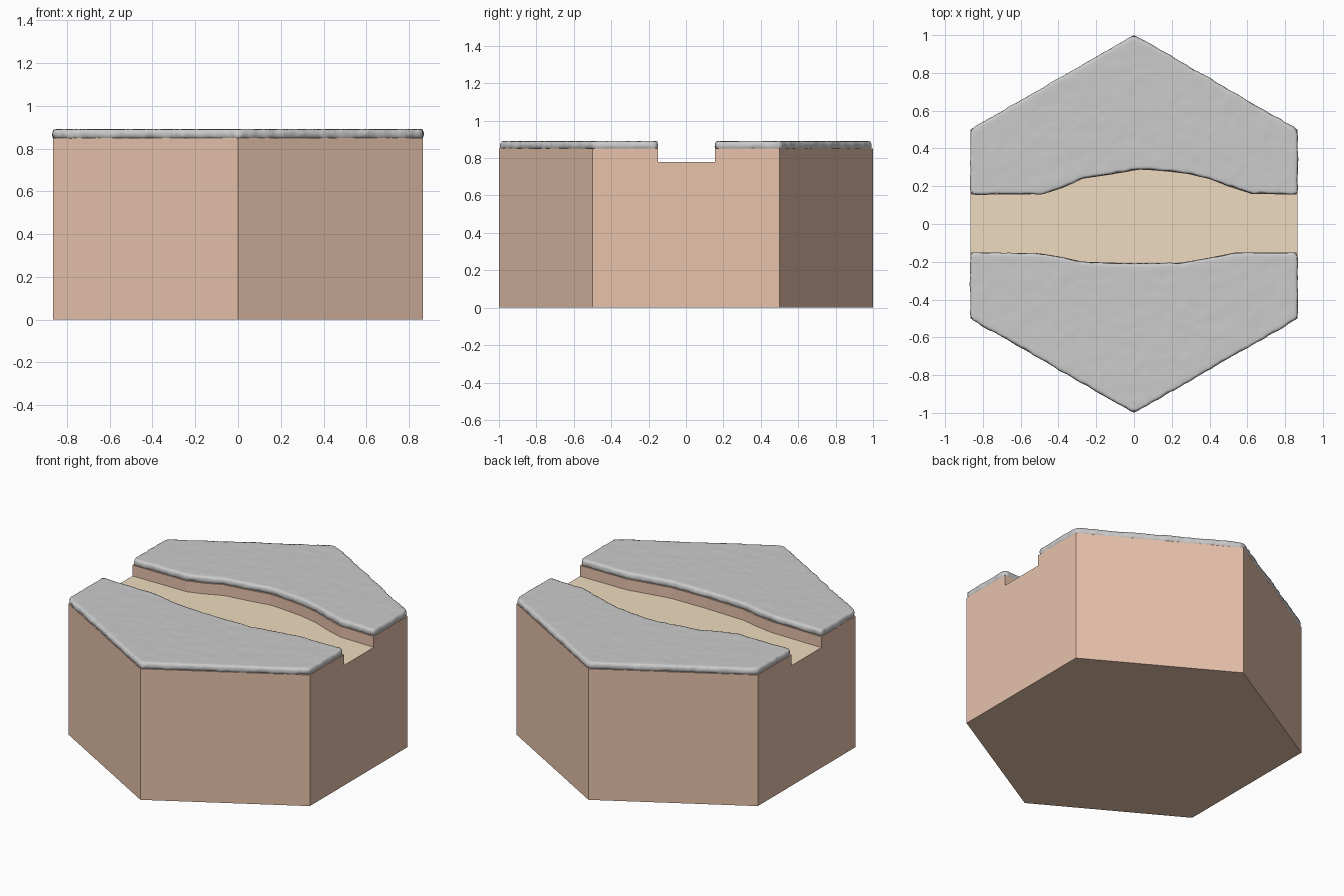
import bpy, bmesh, math
from mathutils import Vector

if "Cube" in bpy.data.objects:
    bpy.data.objects.remove(bpy.data.objects["Cube"])

R = 1.0
HX = R * math.cos(math.radians(30))
FLOOR, BANK, SNOW_LOW, SNOW_TOP = 0.78, 0.85, 0.841, 0.893

# Winding path edges, left to right
back_edge = [(-HX, .155), (-.48, .158), (-.38, .19), (-.27, .24), (-.12, .262), (.03, .288),
             (.12, .283), (.27, .268), (.40, .238), (.50, .198), (.62, .16), (HX, .155)]
front_edge = [(-HX, -.15), (-.5, -.155), (-.38, -.175), (-.27, -.2), (0, -.208),
              (.25, -.205), (.4, -.178), (.53, -.152), (HX, -.15)]
# Outer hexagon corners of each bank, right to left
back_corners = [(HX, .5), (0, R), (-HX, .5)]
front_corners = [(HX, -.5), (0, -R), (-HX, -.5)]


def material(name, color):
    m = bpy.data.materials.new(name)
    m.diffuse_color = (*color, 1)
    m.use_nodes = True
    m.node_tree.nodes["Principled BSDF"].inputs["Base Color"].default_value = m.diffuse_color
    return m


def finish(bm, name, mats=()):
    bmesh.ops.recalc_face_normals(bm, faces=bm.faces)
    mesh = bpy.data.meshes.new(name)
    bm.to_mesh(mesh)
    bm.free()
    for m in mats:
        mesh.materials.append(m)
    ob = bpy.data.objects.new(name, mesh)
    bpy.context.collection.objects.link(ob)
    return ob


# Earth block with the sunken path as one closed mesh
bm = bmesh.new()


def row(points, z):
    return [bm.verts.new((x, y, z)) for x, y in points]


bottoms, lows = [], []
for edge, corners in ((back_edge, back_corners), (front_edge, front_corners)):
    low, high = row(edge, FLOOR), row(edge, BANK)
    top, base = row(corners, BANK), row(corners, 0)
    for i in range(len(edge) - 1):
        bm.faces.new((low[i], low[i + 1], high[i + 1], high[i]))
    for i in range(2):
        bm.faces.new((top[i], top[i + 1], base[i + 1], base[i]))
    bm.faces.new(high + top)
    bottoms.append((base, top, high, low))
    lows.append(low)
(b0, t0, h0, l0), (b1, t1, h1, l1) = bottoms
bm.faces.new(b0 + b1[::-1])
for c, e in ((0, -1), (-1, 0)):
    bm.faces.new((b0[c], t0[c], h0[e], l0[e], l1[e], h1[e], t1[c], b1[c]))
path = bm.faces.new(lows[0] + lows[1][::-1])
path.material_index = 1
finish(bm, "earth_block", (material("earth", (.80, .54, .41)),
                           material("path_sand", (.86, .71, .52))))

# Soft lumpy snow layers on both banks
tex = bpy.data.textures.new("snow_lumps", 'CLOUDS')
tex.noise_scale = 0.06


def snow_layer(name, outline):
    bm = bmesh.new()
    vs = [bm.verts.new((x * 1.003, y * 1.003, SNOW_LOW)) for x, y in outline]
    face = bm.faces.new(vs)
    out = bmesh.ops.extrude_face_region(bm, geom=[face])
    for v in out["geom"]:
        if isinstance(v, bmesh.types.BMVert):
            v.co.z = SNOW_TOP
    ob = finish(bm, name)
    bev = ob.modifiers.new("round", 'BEVEL')
    bev.width, bev.segments = 0.023, 4
    bev.limit_method, bev.angle_limit = 'ANGLE', math.radians(40)
    rem = ob.modifiers.new("dense", 'REMESH')
    rem.mode, rem.voxel_size, rem.use_smooth_shade = 'VOXEL', 0.011, True
    # Lumps only around the edge; the top stays nearly level
    dis = ob.modifiers.new("lumps", 'DISPLACE')
    dis.texture, dis.texture_coords = tex, 'LOCAL'
    dis.strength, dis.mid_level = 0.014, 0.5
    sm = ob.modifiers.new("soften", 'SMOOTH')
    sm.factor, sm.iterations = 0.5, 2
    # Bake the modifiers
    dg = bpy.context.evaluated_depsgraph_get()
    mesh = bpy.data.meshes.new_from_object(ob.evaluated_get(dg))
    ob.modifiers.clear()
    ob.data = mesh
    for v in mesh.vertices:
        if v.co.z > SNOW_TOP - .012:
            v.co.z = SNOW_TOP - .002 + (v.co.z - SNOW_TOP) * .3
    mesh.shade_smooth()
    return ob


snow_layer("snow_back", back_edge + back_corners)
snow_layer("snow_front", front_edge + front_corners)
